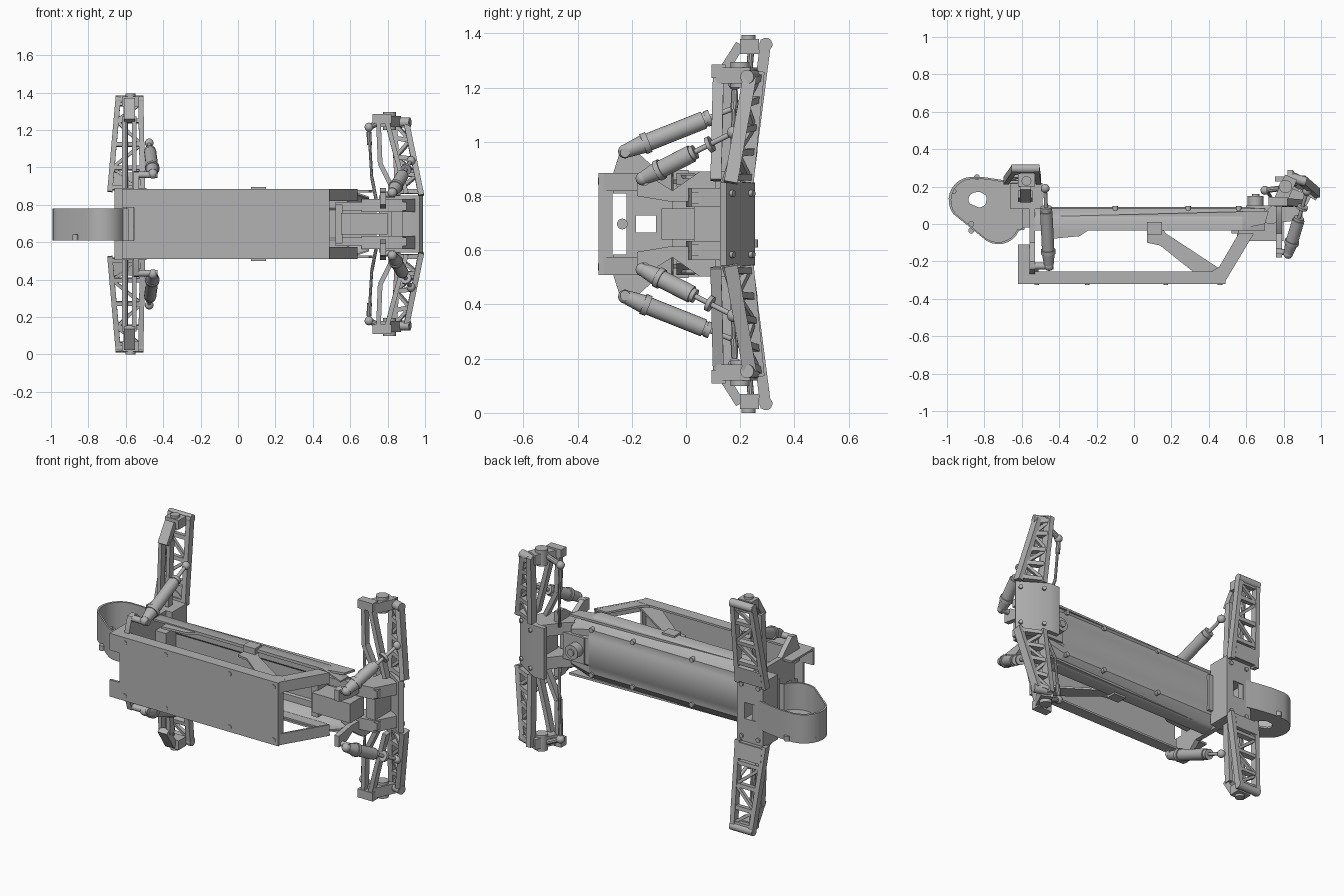
import bpy, bmesh, math
from mathutils import Vector, Matrix

MID = 0.697  # symmetry plane height
grey = bpy.data.materials.new("grey metal")
grey.diffuse_color = (0.45, 0.45, 0.45, 1)


class Part:
    def __init__(self, name, mirror=False):
        self.name, self.mirror, self.bm = name, mirror, bmesh.new()

    def box(self, x0, x1, y0, y1, z0, z1):
        m = Matrix.Translation(((x0 + x1) / 2, (y0 + y1) / 2, (z0 + z1) / 2))
        bmesh.ops.create_cube(self.bm, size=1, matrix=m @ Matrix.Diagonal((x1 - x0, y1 - y0, z1 - z0, 1)))

    def beam(self, p, q, w, t, side=(1, 0, 0)):
        p, q, s = Vector(p), Vector(q), Vector(side)
        d = (q - p).normalized()
        s = (s - d * s.dot(d)).normalized()
        r = Matrix((s, d.cross(s), d)).transposed().to_4x4()
        bmesh.ops.create_cube(self.bm, size=1, matrix=Matrix.Translation((p + q) / 2) @ r
                              @ Matrix.Diagonal((w, t, (q - p).length, 1)))

    def cyl(self, p, q, r, n=20, r2=None):
        p, q = Vector(p), Vector(q)
        rot = (q - p).to_track_quat('Z', 'Y').to_matrix().to_4x4()
        bmesh.ops.create_cone(self.bm, cap_ends=True, segments=n, radius1=r, radius2=r2 or r,
                              depth=(q - p).length, matrix=Matrix.Translation((p + q) / 2) @ rot)

    def ball(self, p, r):
        bmesh.ops.create_uvsphere(self.bm, u_segments=14, v_segments=8, radius=r, matrix=Matrix.Translation(p))

    def prism(self, pts, axis, lo, hi, taper=1):
        # extrudes a 2D outline along x (outline is y,z) or z (outline is x,y)
        place = (lambda a, b, h: (h, a, b)) if axis == 'x' else (lambda a, b, h: (a, b, h))
        lower = [self.bm.verts.new(place(a, b, lo)) for a, b in pts]
        upper = [self.bm.verts.new(place(a, b if taper == 1 else MID + (b - MID) * taper, hi)) for a, b in pts]
        self.bm.faces.new(lower)
        self.bm.faces.new(upper)
        for i in range(len(pts)):
            j = (i + 1) % len(pts)
            self.bm.faces.new((lower[i], lower[j], upper[j], upper[i]))

    def ring(self, out, inn, lo, hi):
        # flat plate between two closed outlines
        loops = [[self.bm.verts.new((x, y, z)) for x, y in pts] for pts, z in
                 ((out, lo), (out, hi), (inn, hi), (inn, lo))]
        for k in range(4):
            a, b = loops[k], loops[(k + 1) % 4]
            for i in range(len(out)):
                j = (i + 1) % len(out)
                self.bm.faces.new((a[i], a[j], b[j], b[i]))

    def truss(self, a0, a1, b0, b1, steps, w=0.03, t=0.035):
        a0, a1, b0, b1 = map(Vector, (a0, a1, b0, b1))
        self.beam(a0, a1, w, t)
        self.beam(b0, b1, w, t)
        across = a1 - a0
        for i, f in enumerate(steps):
            a, b = a0.lerp(a1, f), b0.lerp(b1, f)
            self.beam(a, b, w * 0.8, t * 0.8, across)
            if i + 1 < len(steps):
                ends = (a, b0.lerp(b1, steps[i + 1])) if i % 2 else (b, a0.lerp(a1, steps[i + 1]))
                self.beam(*ends, w * 0.6, t * 0.5, across)

    def finish(self):
        if self.mirror:
            g = bmesh.ops.duplicate(self.bm, geom=self.bm.verts[:] + self.bm.edges[:] + self.bm.faces[:])
            for v in g['geom']:
                if isinstance(v, bmesh.types.BMVert):
                    v.co.z = 2 * MID - v.co.z
        bmesh.ops.recalc_face_normals(self.bm, faces=self.bm.faces)
        me = bpy.data.meshes.new(self.name)
        self.bm.to_mesh(me)
        me.materials.append(grey)
        ob = bpy.data.objects.new(self.name, me)
        bpy.context.collection.objects.link(ob)
        bpy.context.view_layer.objects.active = ob
        bpy.ops.object.select_all(action='DESELECT')
        ob.select_set(True)
        bpy.ops.object.shade_smooth_by_angle(angle=math.radians(35))


# Flat cover panel, notched at the rear, with folded flanges and screws
p = Part("cover_panel", True)
p.box(-0.555, 0.49, -0.322, -0.308, MID, 0.885)
p.box(-0.62, -0.555, -0.322, -0.308, 0.785, 0.885)
p.box(-0.62, 0.49, -0.31, -0.255, 0.873, 0.885)
p.box(0.478, 0.49, -0.31, -0.272, MID, 0.885)
p.prism([(-0.62, -0.26), (-0.62, -0.11), (-0.55, -0.11), (-0.53, -0.26)], 'z', 0.873, 0.885)
for x in (-0.52, -0.25, 0.17, 0.46):
    p.cyl((x, -0.325, 0.855), (x, -0.31, 0.855), 0.013, 12)
p.finish()

# Bent chassis tray with a tapered nose
half = [(-0.035, 0.188), (0.03, 0.188), (0.05, 0.175), (0.083, 0.13), (0.083, 0.09), (0.09, 0.08)]
outer = [(y, MID + w) for y, w in half] + [(y, MID - w) for y, w in reversed(half)]
inner = [(y - 0.014 if y > 0 else y, MID + (z - MID) * 0.94) for y, z in reversed(outer)]
p = Part("chassis_tray")
p.prism(outer + inner, 'x', -0.56, 0.58)
p.prism(outer + inner, 'x', 0.58, 0.70, 0.78)
p.finish()

# Side rails and screw heads of the tray
p = Part("chassis_side_rail", True)
p.prism([(-0.45, -0.03), (-0.45, -0.08), (-0.29, -0.065), (-0.24, -0.03), (0.55, -0.03), (0.7, 0.0),
         (0.72, 0.07), (-0.45, 0.04)], 'z', 0.865, 0.878)
for x in (-0.1, 0.29, 0.56):
    p.cyl((x, 0.07, 0.83), (x, 0.095, 0.83), 0.014, 12)
p.box(0.07, 0.15, -0.055, 0.01, 0.86, 0.896)
p.finish()

# Panel braces at the nose
p = Part("panel_brace", True)
p.prism([(0.42, -0.25), (0.42, -0.31), (0.48, -0.315), (0.64, -0.05), (0.56, -0.05), (0.455, -0.23)], 'z', 0.872, 0.884)
p.beam((0.485, -0.3, 0.852), (0.635, -0.05, 0.852), 0.012, 0.065)
p.prism([(0.07, -0.02), (0.07, -0.10), (0.14, -0.115), (0.36, -0.29), (0.46, -0.31), (0.49, -0.26),
         (0.17, -0.05), (0.15, -0.02)], 'z', 0.845, 0.857)
p.finish()

# Gear cover: curved wall open towards the nose, floor with a window
out = [(-0.58, 0.21), (-0.70, 0.235), (-0.80, 0.25)]
out += [(-0.867 + 0.124 * math.cos(a), 0.128 + 0.124 * math.sin(a))
        for a in [math.radians(95 + 13.5 * i) for i in range(10)]]
out += [(-0.725 + 0.12 * math.cos(a), 0.012 + 0.12 * math.sin(a))
        for a in [math.radians(225 + 14 * i) for i in range(9)]]
out += [(-0.585, -0.03)]
cx, cy = -0.77, 0.07
thin = [(cx + (x - cx) * 0.94, cy + (y - cy) * 0.94) for x, y in out]
p = Part("gear_cover_wall")
p.prism(out + thin[::-1], 'z', 0.61, 0.78)
for x, y in ((-0.84, 0.25), (-0.965, 0.175), (-0.87, -0.035), (-0.87, 0.0)):
    p.cyl((x, y, 0.61), (x, y, 0.64), 0.016, 12)
p.finish()
p = Part("gear_cover_floor")
hole = [(-0.835 + 0.05 * math.cos(a), 0.13 + 0.042 * math.sin(a))
        for a in [math.atan2(y - 0.13, x + 0.835) for x, y in out]]
p.ring(out, hole, 0.61, 0.622)
p.finish()

# Rear bulkhead box with square window
p = Part("rear_bulkhead", True)
p.box(-0.66, -0.49, 0.08, 0.22, 0.745, 0.89)
p.box(-0.66, -0.61, 0.08, 0.22, MID, 0.75)
p.box(-0.54, -0.49, 0.0, 0.22, MID, 0.75)
p.box(-0.60, -0.46, -0.02, 0.10, MID, 0.81)
for x in (-0.63, -0.52):
    p.cyl((x, 0.2, 0.85), (x, 0.228, 0.85), 0.013, 12)
p.finish()

# Rear damper tower
p = Part("rear_tower", True)
p.prism([(-0.27, 0.81), (-0.27, 0.88), (-0.24, 0.975), (-0.20, 0.98), (-0.10, 0.89), (0.2, 0.89), (0.2, 0.81)],
        'x', -0.56, -0.53)
p.box(-0.56, -0.53, -0.22, 0.05, 0.728, 0.82)
p.box(-0.56, -0.53, -0.22, -0.185, MID, 0.74)
p.box(-0.56, -0.53, -0.11, 0.05, MID, 0.74)
p.cyl((-0.55, -0.225, 0.96), (-0.43, -0.225, 0.96), 0.018, 12)
p.finish()
p = Part("tower_pin")
p.cyl((-0.56, -0.235, MID), (-0.51, -0.235, MID), 0.02, 14)
p.finish()

# Rear lower arm, upper link and hub
p = Part("rear_arm", True)
p.truss((-0.685, 0.23, 0.87), (-0.64, 0.295, 1.375), (-0.51, 0.23, 0.87), (-0.52, 0.295, 1.375),
        (0.04, 0.25, 0.5, 0.75, 0.93), 0.028, 0.04)
p.beam((-0.60, 0.24, 0.88), (-0.60, 0.252, 0.97), 0.15, 0.025)
p.finish()
p = Part("rear_upper_link", True)
for x in (-0.61, -0.555):
    p.beam((x, 0.14, 0.87), (x, 0.16, 1.27), 0.022, 0.04)
p.beam((-0.58, 0.13, 1.25), (-0.58, 0.20, 1.36), 0.06, 0.035)
p.finish()
p = Part("rear_hub", True)
p.box(-0.62, -0.53, 0.2, 0.27, 1.325, 1.38)
p.cyl((-0.575, 0.23, 1.34), (-0.575, 0.23, 1.394), 0.026, 16)
p.cyl((-0.655, 0.295, 1.36), (-0.505, 0.295, 1.36), 0.024, 14)
p.cyl((-0.60, 0.20, 0.85), (-0.60, 0.24, 1.34), 0.012, 10)
p.finish()

# Nose: steering box, rails, bulkhead blocks and tower
p = Part("steering_box")
p.box(0.55, 0.80, -0.09, 0.04, 0.64, 0.755)
p.cyl((0.65, 0.04, MID), (0.65, 0.15, MID), 0.042, 24)
p.cyl((0.65, 0.14, MID), (0.65, 0.16, MID), 0.02, 16)
p.finish()
p = Part("nose_frame", True)
p.box(0.52, 0.90, 0.02, 0.07, 0.77, 0.815)
p.box(0.60, 0.74, 0.07, 0.10, MID, 0.775)
p.box(0.52, 0.56, -0.05, 0.07, MID, 0.80)
p.prism([(0.66, 0.03), (0.72, 0.0), (0.88, 0.02), (0.95, 0.15), (0.82, 0.2), (0.74, 0.1)], 'z', 0.76, 0.83)
p.box(0.82, 0.88, 0.03, 0.19, MID, 0.80)
p.prism([(-0.18, 0.80), (-0.18, 0.865), (-0.13, 0.87), (-0.05, 0.82), (0.05, 0.89), (0.11, 0.89), (0.11, 0.78),
         (-0.06, 0.78)], 'x', 0.76, 0.79)
p.cyl((0.76, -0.15, 0.855), (0.84, -0.15, 0.855), 0.016, 12)
p.finish()
p = Part("nose_skid_plate", True)
p.prism([(0.755, 0.228), (0.815, 0.225), (0.97, 0.125), (0.988, 0.15), (0.825, 0.254), (0.755, 0.254)],
        'z', MID, 0.85)
for f in (-1, 1):
    c = Vector((0.905 + 0.055 * f, 0.198 - 0.036 * f, 0.81))
    p.cyl(c, c + Vector((0.01, 0.016, 0)), 0.012, 12)
p.finish()

# Front lower arm, upper arm, hub and steering rod
p = Part("front_arm", True)
p.truss((0.98, 0.165, 0.85), (0.90, 0.235, 1.24), (0.855, 0.225, 0.85), (0.835, 0.265, 1.26),
        (0.05, 0.28, 0.5, 0.75, 0.95), 0.03, 0.05)
p.finish()
p = Part("front_upper_arm", True)
for a, b, c in (((0.84, 0.11, 0.86), (0.76, 0.115, 1.02), (0.75, 0.12, 1.27)),
                ((0.90, 0.11, 0.86), (0.84, 0.115, 1.08), (0.79, 0.12, 1.27))):
    p.beam(a, b, 0.025, 0.04)
    p.beam(b, c, 0.025, 0.04)
p.beam((0.72, 0.12, 1.26), (0.82, 0.12, 1.26), 0.05, 0.05, (0, 0, 1))
p.finish()
p = Part("front_hub", True)
p.beam((0.78, 0.12, 1.245), (0.84, 0.25, 1.245), 0.07, 0.06)
p.cyl((0.81, 0.2, 1.20), (0.81, 0.2, 1.295), 0.035, 18)
p.cyl((0.82, 0.255, 1.24), (0.92, 0.225, 1.24), 0.026, 14)
p.finish()
p = Part("steering_rod", True)
p.cyl((0.70, 0.18, 1.20), (0.715, 0.17, 0.95), 0.008, 8)
p.ball((0.70, 0.18, 1.215), 0.024)
p.cyl((0.703, 0.177, 1.12), (0.70, 0.18, 1.19), 0.013, 10)
p.cyl((0.70, 0.18, 1.215), (0.78, 0.19, 1.25), 0.016, 10)
p.cyl((0.715, 0.17, 0.95), (0.74, 0.13, 0.82), 0.009, 8)
p.finish()


# Dampers: cap, body, rod and lower joint
def damper(name, a, b, body):
    a, b = Vector(a), Vector(b)
    at = lambda f: a.lerp(b, f)
    d = Part(name, True)
    d.ball(a, 0.026)
    d.cyl(at(0.02), at(0.16), 0.026, 20, 0.034)
    d.cyl(at(0.16), at(0.21), 0.039)
    d.cyl(at(0.21), at(body), 0.033)
    d.cyl(at(body), at(body + 0.04), 0.027)
    d.cyl(at(body), b, 0.010, 12)
    d.cyl(at(0.72), at(0.76), 0.03)
    d.ball(b, 0.024)
    d.finish()


damper("front_damper", (0.825, -0.16, 0.865), (0.925, 0.175, 1.035), 0.54)
damper("rear_damper", (-0.455, -0.225, 0.965), (-0.475, 0.19, 1.13), 0.70)
